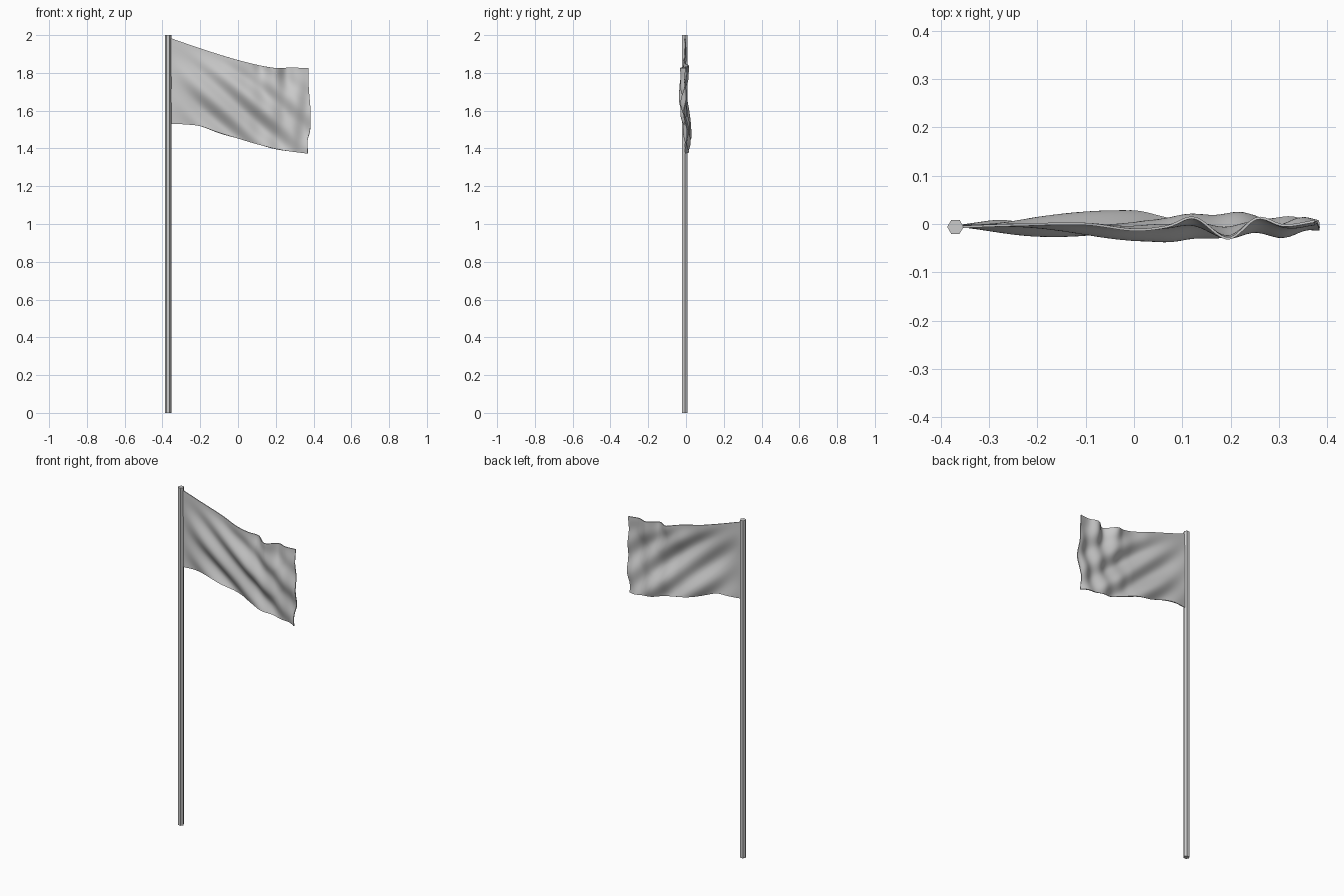
import bpy, bmesh
from math import sin, cos, pi, exp

if "Cube" in bpy.data.objects:
    bpy.data.objects.remove(bpy.data.objects["Cube"])

PX, PY = -0.37, -0.006


def curve(pts, x):
    # smooth interpolation through (x, value) points (Catmull-Rom style)
    n = len(pts)
    i = 0
    while i < n - 2 and x > pts[i + 1][0]:
        i += 1
    (x1, a), (x2, b) = pts[i], pts[i + 1]

    def slope(j):
        lo, hi = max(j - 1, 0), min(j + 1, n - 1)
        return (pts[hi][1] - pts[lo][1]) / (pts[hi][0] - pts[lo][0])
    h = x2 - x1
    t = (x - x1) / h
    return (a * (2*t**3 - 3*t*t + 1) + b * (3*t*t - 2*t**3)
            + h * (slope(i) * (t**3 - 2*t*t + t) + slope(i + 1) * (t**3 - t*t)))


# Pole: six-sided, flat shaded
bpy.ops.mesh.primitive_cylinder_add(vertices=6, radius=0.017, depth=2,
                                    location=(PX, PY, 1), rotation=(0, 0, pi / 6))
pole = bpy.context.object
pole.name = "pole"

# Flag outline, read off the front and top views
TOP = [(-0.36, 1.985), (-0.2, 1.93), (0, 1.868), (0.18, 1.828), (0.29, 1.828), (0.376, 1.825)]
BOTTOM = [(-0.36, 1.53), (-0.27, 1.527), (-0.2, 1.518), (-0.1, 1.482), (0, 1.453),
          (0.2, 1.397), (0.376, 1.372)]
FLY = [(0, 0.374), (0.2, 0.374), (0.5, 0.384), (0.72, 0.382), (0.85, 0.368), (1, 0.37)]
TOP_Y = [(-0.36, -0.006), (-0.25, -0.002), (-0.1, 0.0), (0.0, -0.012), (0.07, -0.005),
         (0.125, 0.013), (0.195, -0.03), (0.255, 0.012), (0.31, -0.003), (0.376, 0.006)]
AMP = [(-0.36, 0), (-0.2, 0.7), (0, 1), (0.12, 0.95), (0.25, 0.65), (0.376, 0.45)]


def cloth_y(x, z, v):
    # diagonal folds falling away from the pole, plus a broad belly
    env = curve(AMP, x)
    across = 0.66 * x + 0.75 * (z - 1.6)
    folds = 0.015 * sin(2 * pi * across / 0.14 + 0.5)
    belly = -0.017 * sin(pi * v) + 0.022 * exp(-((v - 0.85) / 0.25) ** 2)
    flutter = 0.006 * sin(2 * pi * x / 0.12 + 3 * v) * max(0, x) / 0.3
    y = -0.004 + env * (folds + belly) + flutter
    w = exp(-(v / 0.2) ** 2)
    return w * curve(TOP_Y, x) + (1 - w) * y


# Flag cloth
NX, NZ = 72, 44
bm = bmesh.new()
grid = []
for i in range(NX + 1):
    col = []
    for j in range(NZ + 1):
        u, v = i / NX, j / NZ
        x = -0.36 + u * (curve(FLY, v) + 0.36)
        xc = min(x, 0.376)
        z = (1 - v) * curve(TOP, xc) + v * curve(BOTTOM, xc)
        col.append(bm.verts.new((x, cloth_y(xc, z, v), z)))
    grid.append(col)
for i in range(NX):
    for j in range(NZ):
        bm.faces.new((grid[i][j], grid[i][j + 1], grid[i + 1][j + 1], grid[i + 1][j]))
me = bpy.data.meshes.new("flag")
bm.to_mesh(me)
bm.free()
flag = bpy.data.objects.new("flag", me)
bpy.context.collection.objects.link(flag)

# Thin cloth thickness and smooth shading with sharp hems
mod = flag.modifiers.new("thickness", 'SOLIDIFY')
mod.thickness = 0.005
mod.offset = 0
bpy.ops.object.select_all(action='DESELECT')
flag.select_set(True)
bpy.context.view_layer.objects.active = flag
bpy.ops.object.modifier_apply(modifier=mod.name)
bpy.ops.object.shade_smooth_by_angle(angle=pi / 4)
